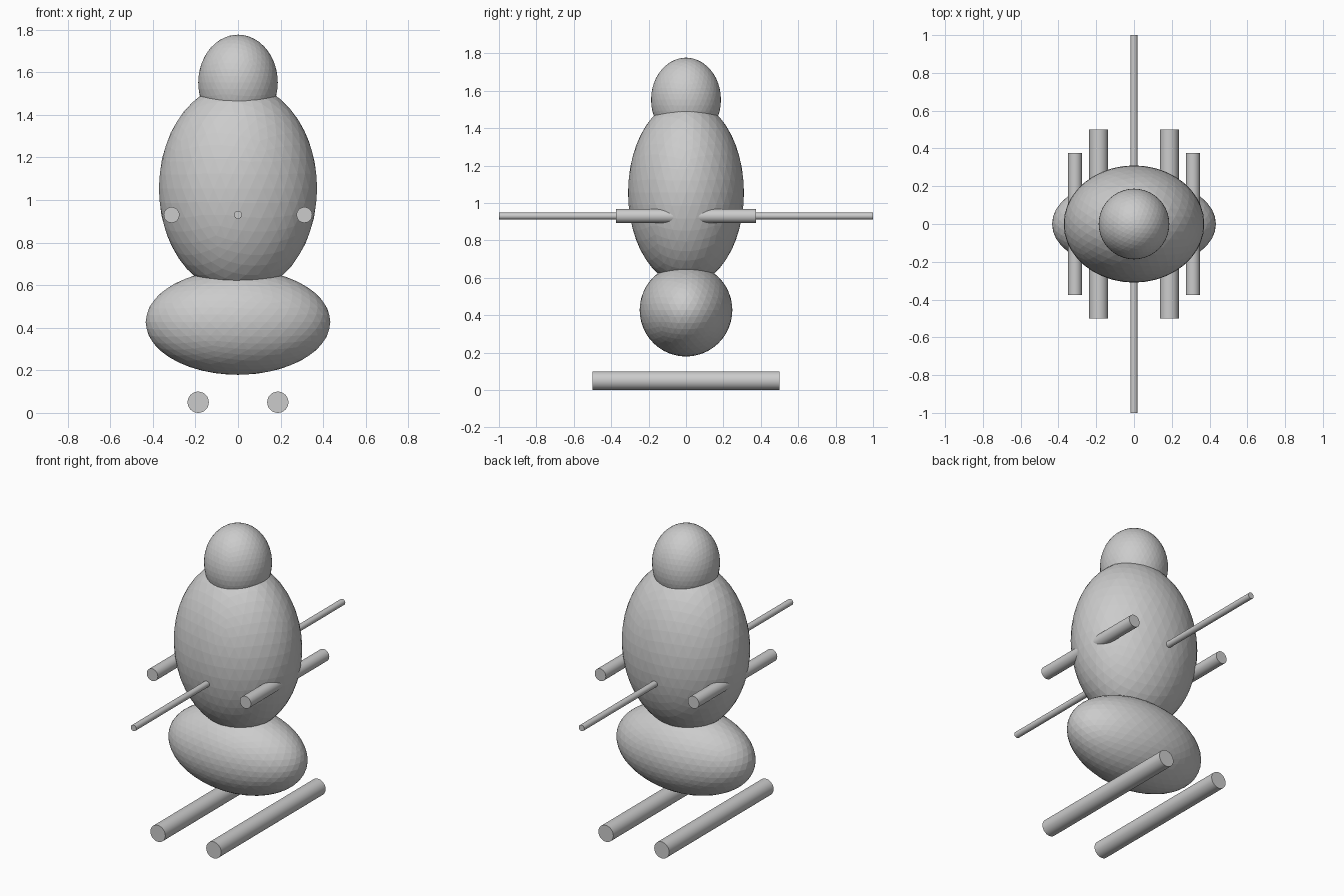
import bpy
import math

if "Cube" in bpy.data.objects:
    bpy.data.objects.remove(bpy.data.objects["Cube"])


def ellipsoid(name, z, radii):
    bpy.ops.mesh.primitive_ico_sphere_add(subdivisions=4, radius=1, location=(0, 0, z))
    ob = bpy.context.object
    ob.name = name
    ob.scale = radii
    bpy.ops.object.transform_apply(location=False, rotation=False, scale=True)
    return ob


def rod(name, x, z, radius, length):
    bpy.ops.mesh.primitive_cylinder_add(vertices=32, radius=radius, depth=length,
                                        location=(x, 0, z),
                                        rotation=(math.pi / 2, 0, 0))
    ob = bpy.context.object
    ob.name = name
    bpy.ops.object.shade_smooth_by_angle(angle=math.radians(30))
    return ob


# Stacked rounded masses
ellipsoid("hips", 0.427, (0.434, 0.248, 0.248))
ellipsoid("torso", 1.055, (0.372, 0.31, 0.496))
ellipsoid("head", 1.552, (0.187, 0.187, 0.225))

# Long thin rod running front to back through the torso
rod("center_rod", 0, 0.93, 0.0186, 2.0)

# Mirrored arm rods and foot rods
for side, s in (("left", -1), ("right", 1)):
    rod(side + "_arm_rod", s * 0.312, 0.93, 0.037, 0.75)
    rod(side + "_foot_rod", s * 0.187, 0.05, 0.05, 1.0)
